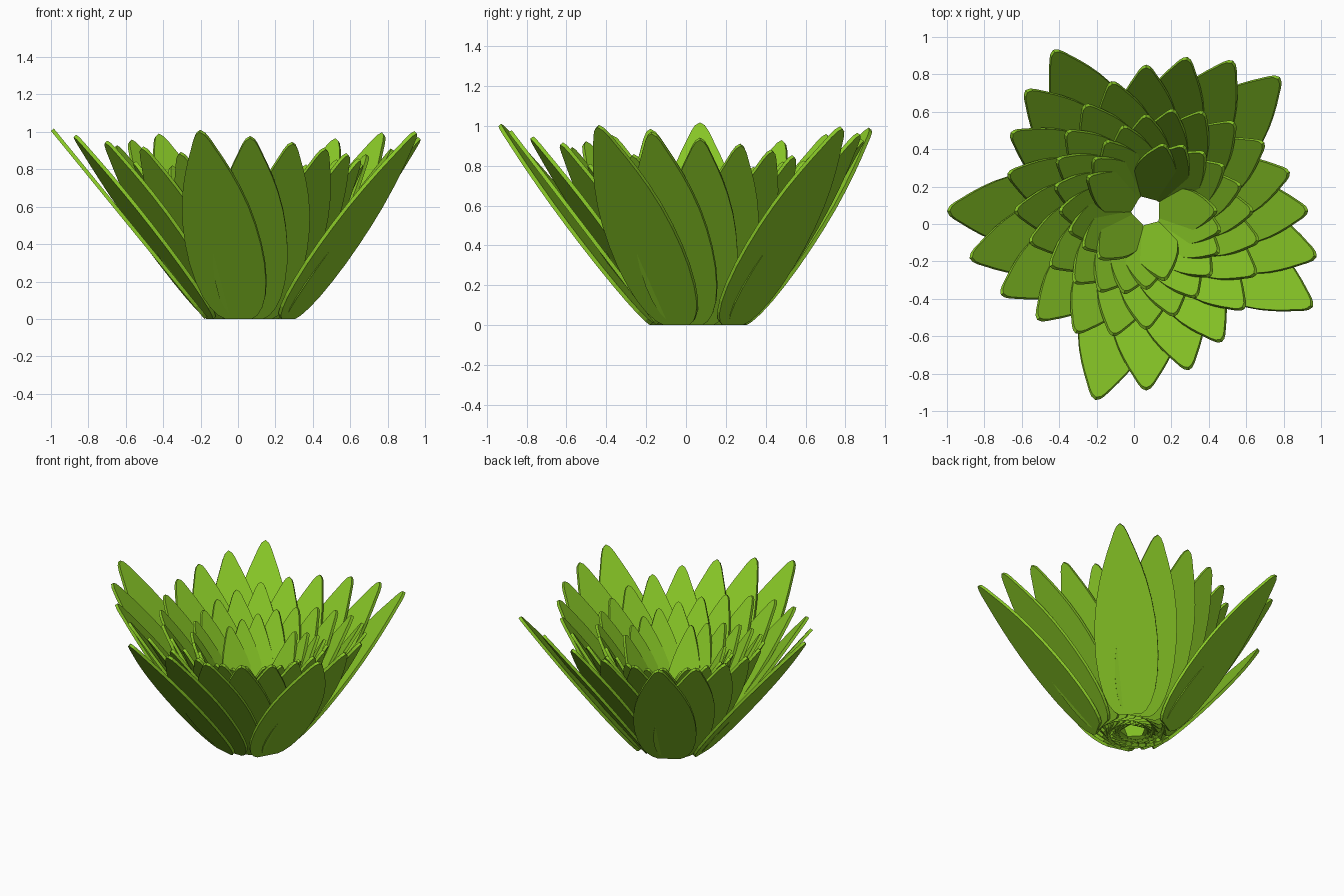
import bpy, bmesh
from math import radians, sin, cos, hypot, atan2
from mathutils import Matrix

if "Cube" in bpy.data.objects:
    bpy.data.objects.remove(bpy.data.objects["Cube"])

CENTRE = (0.065, 0.07)
COUNT = 64
THICK = 0.02

green = bpy.data.materials.new("leaf_green")
green.diffuse_color = (0.25, 0.58, 0.02, 1)
green.use_nodes = True
green.node_tree.nodes["Principled BSDF"].inputs["Base Color"].default_value = green.diffuse_color

# half outline of a unit-length petal: (position along length, half width at full size)
OUTLINE = [(0.0, .075), (.02, .11), (.06, .145), (.12, .175), (.2, .197), (.3, .21),
           (.4, .211), (.5, .203), (.6, .186), (.7, .158), (.78, .128), (.85, .097),
           (.91, .067), (.955, .045), (.985, .025), (1.0, 0.0)]


def petal(n):
    # sizes shrink along the spiral, inner petals stand steeper
    angle = radians(180 + 75 * n)
    base_r = 0.245 * 0.983 ** n
    tip_r = 1.065 * 0.983 ** n
    height = 1.005 * 0.9935 ** n
    length = hypot(tip_r - base_r, height)
    tilt = atan2(tip_r - base_r, height)
    w = 0.9905 ** n

    bm = bmesh.new()
    pts = [(h * w, t * length) for t, h in OUTLINE]
    pts += [(-x, z) for x, z in reversed(pts[:-1])]
    face = bm.faces.new([bm.verts.new((0, x, z)) for x, z in pts])
    ext = bmesh.ops.extrude_face_region(bm, geom=[face])
    for v in ext["geom"]:
        if isinstance(v, bmesh.types.BMVert):
            v.co.x -= THICK
    bmesh.ops.recalc_face_normals(bm, faces=bm.faces)
    place = (Matrix.Translation((*CENTRE, 0)) @ Matrix.Rotation(angle, 4, 'Z')
             @ Matrix.Translation((base_r, 0, 0)) @ Matrix.Rotation(tilt, 4, 'Y'))
    bm.transform(place)
    # keep the foot of the petal on the ground
    for v in bm.verts:
        v.co.z = max(v.co.z, 0)
    me = bpy.data.meshes.new("petal")
    bm.to_mesh(me)
    bm.free()
    me.materials.append(green)
    ob = bpy.data.objects.new(f"petal_{n + 1:02d}", me)
    bpy.context.collection.objects.link(ob)


for i in range(COUNT):
    petal(i)
